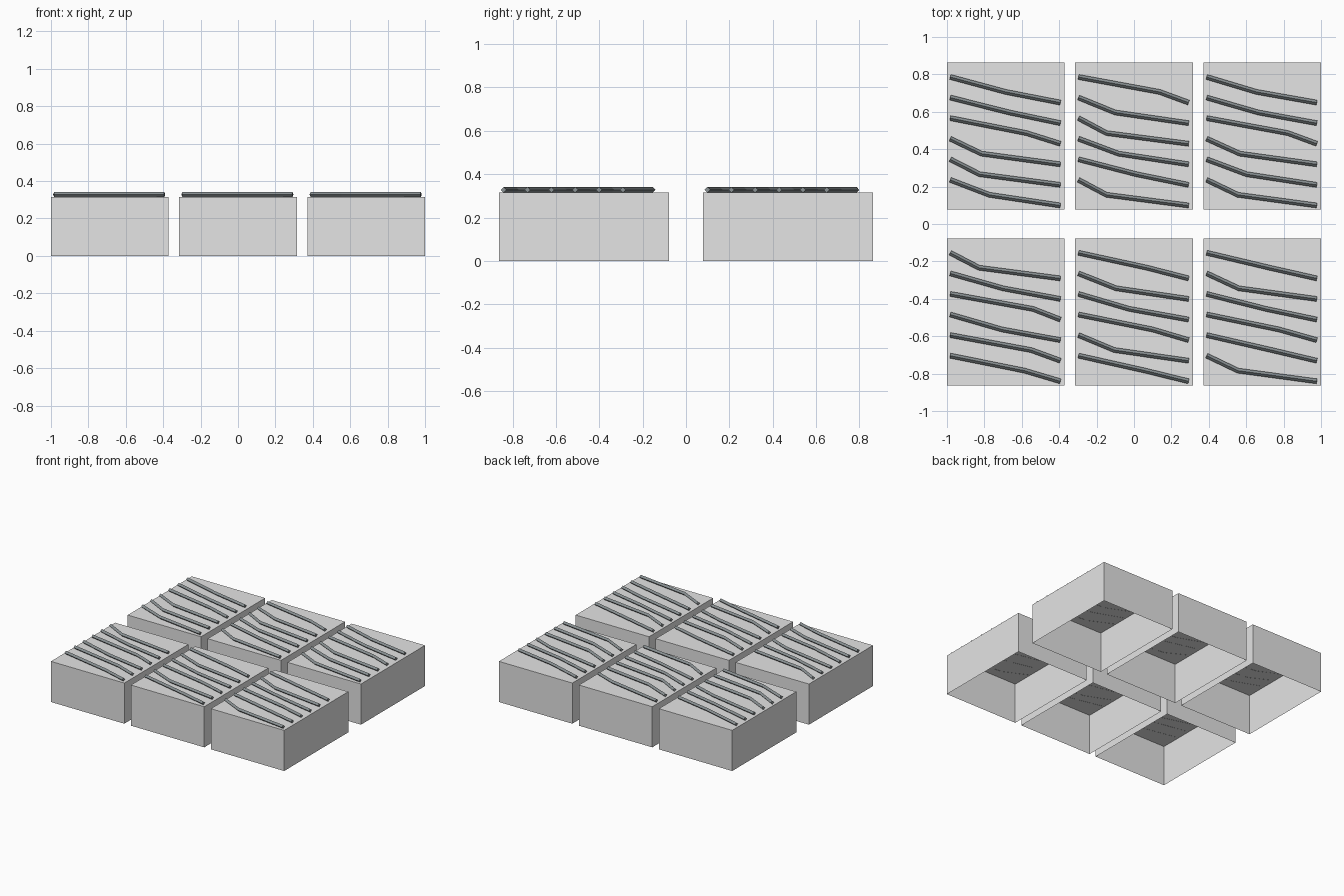
import bpy, bmesh, math
from mathutils import Vector

if "Cube" in bpy.data.objects:
    bpy.data.objects.remove(bpy.data.objects["Cube"])

def material(name, rgb):
    m = bpy.data.materials.new(name)
    m.diffuse_color = (*rgb, 1)
    m.use_nodes = True
    m.node_tree.nodes["Principled BSDF"].inputs["Base Color"].default_value = m.diffuse_color
    return m

GREY = material("light grey", (0.78, 0.78, 0.78))
DARK = material("slate grey", (0.25, 0.28, 0.29))

TILE_W, TILE_D, TILE_H = 0.629, 0.785, 0.315
PITCH_X, PITCH_Y = 0.6855, 0.47
BAR_R, BAR_Z, SIDES = 0.0135, 0.328, 4

# sideways position of the bend in each bar, per tile, back bar first
BENDS = {
    (-1, 1): (0.0, 0.02, 0.11, -0.13, -0.14, -0.088),
    (0, 1): (0.137, -0.10, -0.147, -0.083, 0.013, -0.147),
    (1, 1): (-0.03, -0.02, 0.137, -0.12, -0.083, -0.13),
    (-1, -1): (-0.143, -0.015, 0.145, -0.02, 0.135, 0.10),
    (0, -1): (0.07, -0.095, -0.025, 0.10, -0.105, 0.06),
    (1, -1): (0.04, -0.125, 0.02, 0.09, 0.05, -0.13),
}

def finish(bm, name, mat):
    me = bpy.data.meshes.new(name)
    bm.to_mesh(me)
    bm.free()
    me.materials.append(mat)
    ob = bpy.data.objects.new(name, me)
    bpy.context.collection.objects.link(ob)
    return ob

def add_bar(bm, pts):
    # diamond-section rod swept along a bent path, capped at both ends
    dirs = [(b - a).normalized() for a, b in zip(pts, pts[1:])]
    tangents = [dirs[0], (dirs[0] + dirs[1]).normalized(), dirs[1]]
    rings = []
    for p, t in zip(pts, tangents):
        side = Vector((-t.y, t.x, 0)).normalized()
        up = t.cross(side)
        ring = []
        for k in range(SIDES):
            a = 2 * math.pi * k / SIDES
            ring.append(bm.verts.new(p + BAR_R * (math.cos(a) * side + math.sin(a) * up)))
        rings.append(ring)
    for r0, r1 in zip(rings, rings[1:]):
        for k in range(SIDES):
            n = (k + 1) % SIDES
            bm.faces.new((r0[k], r0[n], r1[n], r1[k]))
    bm.faces.new(rings[0])
    bm.faces.new(rings[-1])

for (i, j), bends in BENDS.items():
    cx, cy = i * PITCH_X, j * PITCH_Y
    row = "back" if j > 0 else "front"
    col = ("left", "middle", "right")[i + 1]

    # tile block: a box shell open at the bottom
    bm = bmesh.new()
    bmesh.ops.create_cube(bm, size=1)
    for v in bm.verts:
        v.co = Vector((cx + v.co.x * TILE_W, cy + v.co.y * TILE_D, (v.co.z + 0.5) * TILE_H))
    bm.normal_update()
    bmesh.ops.delete(bm, geom=[f for f in bm.faces if f.normal.z < -0.5], context='FACES_ONLY')
    finish(bm, f"block_{row}_{col}", GREY)

    # six bent rods lying on the block
    bm = bmesh.new()
    first = 0.786 if j > 0 else -0.154
    for k, bend in enumerate(bends):
        y = first - 0.11 * k
        add_bar(bm, [Vector((cx - 0.297, y, BAR_Z)),
                     Vector((cx + bend, y - 0.08, BAR_Z)),
                     Vector((cx + 0.292, y - 0.137, BAR_Z))])
    bmesh.ops.recalc_face_normals(bm, faces=bm.faces)
    finish(bm, f"rods_{row}_{col}", DARK)
